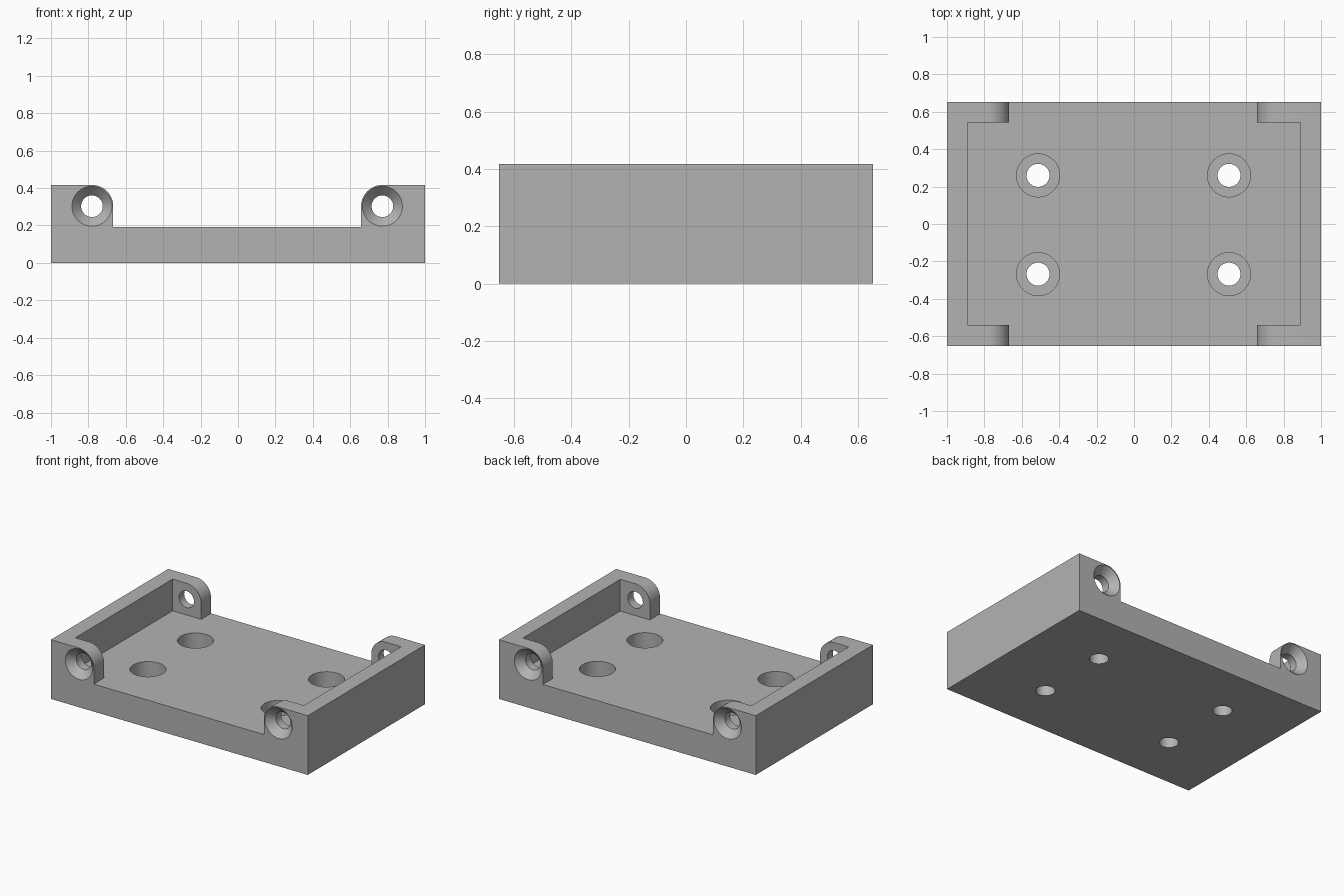
import bpy, bmesh, math
from mathutils import Matrix, Vector

if "Cube" in bpy.data.objects:
    bpy.data.objects.remove(bpy.data.objects["Cube"])

HALF_Y, TOP, FLOOR = 0.652, 0.417, 0.193
TAB_R = 0.114
TAB_L, TAB_RIGHT = -0.781, 0.772      # screw axes of the corner tabs
AXIS_Z = TOP - TAB_R

grey = bpy.data.materials.new("plain grey")
grey.diffuse_color = (0.45, 0.45, 0.45, 1)
grey.use_nodes = True
grey.node_tree.nodes["Principled BSDF"].inputs["Base Color"].default_value = grey.diffuse_color


def make_object(name, bm):
    bmesh.ops.recalc_face_normals(bm, faces=bm.faces[:])
    mesh = bpy.data.meshes.new(name)
    bm.to_mesh(mesh)
    bm.free()
    mesh.materials.append(grey)
    obj = bpy.data.objects.new(name, mesh)
    bpy.context.collection.objects.link(obj)
    return obj


def extrude_profile(name, points, y0, y1):
    """Extrude an (x, z) outline along y."""
    bm = bmesh.new()
    face = bm.faces.new([bm.verts.new((x, y0, z)) for x, z in points])
    ext = bmesh.ops.extrude_face_region(bm, geom=[face])["geom"]
    verts = [g for g in ext if isinstance(g, bmesh.types.BMVert)]
    bmesh.ops.translate(bm, verts=verts, vec=(0, y1 - y0, 0))
    return make_object(name, bm)


def stepped_pin(name, profile, location, direction, sides=48):
    """Stack of circles given as (radius, distance along the axis)."""
    bm = bmesh.new()
    rings = [[bm.verts.new((r * math.cos(math.tau * i / sides),
                            r * math.sin(math.tau * i / sides), h))
              for i in range(sides)] for r, h in profile]
    for a, b in zip(rings, rings[1:]):
        for i in range(sides):
            j = (i + 1) % sides
            bm.faces.new((a[i], a[j], b[j], b[i]))
    bm.faces.new(rings[0])
    bm.faces.new(rings[-1])
    turn = Vector((0, 0, 1)).rotation_difference(Vector(direction)).to_matrix().to_4x4()
    bm.transform(Matrix.Translation(location) @ turn)
    return make_object(name, bm)


def arc(cx, a0, a1, n=14):
    return [(cx + TAB_R * math.cos(math.radians(a0 + (a1 - a0) * i / n)),
             AXIS_Z + TAB_R * math.sin(math.radians(a0 + (a1 - a0) * i / n)))
            for i in range(n + 1)]


# Tray body: front outline with a rounded tab at each end
outline = [(-1, 0), (1, 0), (1, TOP)]
outline += arc(TAB_RIGHT, 90, 180)
outline += [(TAB_RIGHT - TAB_R, FLOOR), (TAB_L + TAB_R, FLOOR)]
outline += arc(TAB_L, 0, 90)
outline += [(-1, TOP)]
tray = extrude_profile("mounting_tray", outline, -HALF_Y, HALF_Y)

# Pocket between the side walls and the corner tabs
cutters = [extrude_profile("pocket_cutter",
                           [(-0.89, FLOOR), (0.89, FLOOR), (0.89, 0.6), (-0.89, 0.6)],
                           -0.539, 0.543)]

# Counterbored holes through the floor
for x in (-0.513, 0.508):
    for y in (-0.268, 0.26):
        cutters.append(stepped_pin("floor_hole_cutter",
                                   [(0.0615, -0.05), (0.0615, 0.07), (0.115, 0.07), (0.115, 0.3)],
                                   (x, y, 0), (0, 0, 1)))

# Countersunk screw holes through the tabs, cone on the outside
for x in (TAB_L, TAB_RIGHT):
    for s in (-1, 1):
        cutters.append(stepped_pin("tab_hole_cutter",
                                   [(0.117, -0.01), (0.107, 0), (0.058, 0.052), (0.058, 0.16)],
                                   (x, s * HALF_Y, AXIS_Z), (0, -s, 0)))

bpy.context.view_layer.objects.active = tray
for cutter in cutters:
    cutter.hide_render = True
    mod = tray.modifiers.new("cut", 'BOOLEAN')
    mod.operation, mod.solver, mod.object = 'DIFFERENCE', 'EXACT', cutter
    bpy.ops.object.modifier_apply(modifier=mod.name)
for cutter in cutters:
    bpy.data.objects.remove(cutter)

# Smooth the round surfaces, keep the edges sharp
bpy.ops.object.select_all(action='DESELECT')
tray.select_set(True)
bpy.ops.object.shade_smooth_by_angle(angle=math.radians(30))
